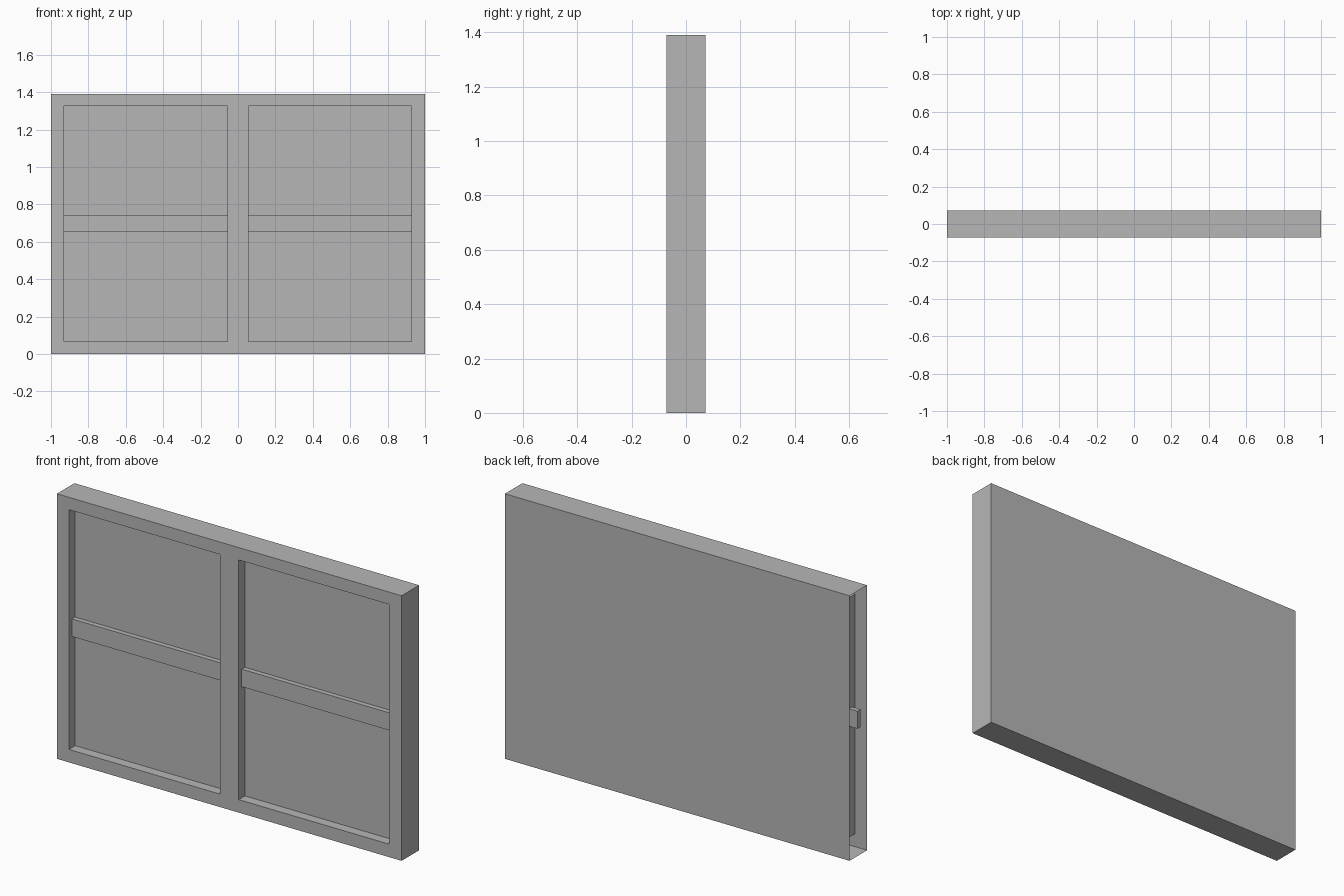
import bpy, bmesh

cube = bpy.data.objects.get("Cube")
if cube:
    bpy.data.objects.remove(cube, do_unlink=True)

grey = bpy.data.materials.new("plain_grey")
grey.use_nodes = True
COLOUR = (0.47, 0.47, 0.47, 1)
grey.diffuse_color = COLOUR
grey.node_tree.nodes["Principled BSDF"].inputs["Base Color"].default_value = COLOUR

HALF_DEPTH, HEIGHT = 0.0725, 1.39
FRONT, BACK, PANEL = -HALF_DEPTH, HALF_DEPTH, -0.021
X_LINES = [-1, -0.93, -0.055, 0.055, 0.927, 1]
Z_LINES = [0, 0.068, 1.325, HEIGHT]


def finish(name, bm):
    bmesh.ops.remove_doubles(bm, verts=bm.verts, dist=0.0001)
    mesh = bpy.data.meshes.new(name)
    bm.to_mesh(mesh)
    bm.free()
    mesh.materials.append(grey)
    obj = bpy.data.objects.new(name, mesh)
    bpy.context.collection.objects.link(obj)
    return obj


def quad(bm, *points):
    bm.faces.new([bm.verts.new(p) for p in points])


def upright(bm, x0, x1, z0, z1, y, facing_front=True):
    pts = [(x0, y, z0), (x1, y, z0), (x1, y, z1), (x0, y, z1)]
    quad(bm, *(pts if facing_front else pts[::-1]))


# Thin outer casing: back, floor, top and left side; the right end is open
bm = bmesh.new()
upright(bm, -1, 1, 0, HEIGHT, BACK, False)
quad(bm, (-1, BACK, 0), (1, BACK, 0), (1, FRONT, 0), (-1, FRONT, 0))
quad(bm, (-1, FRONT, HEIGHT), (1, FRONT, HEIGHT), (1, BACK, HEIGHT), (-1, BACK, HEIGHT))
quad(bm, (1, FRONT, 0), (1, BACK, 0), (1, BACK, HEIGHT), (1, FRONT, HEIGHT))
finish("casing", bm)

# Front frame with two openings, each with reveals and a sunken panel
bm = bmesh.new()
for i, (x0, x1) in enumerate(zip(X_LINES, X_LINES[1:])):
    for j, (z0, z1) in enumerate(zip(Z_LINES, Z_LINES[1:])):
        if j != 1 or i not in (1, 3):
            upright(bm, x0, x1, z0, z1, FRONT)
            continue
        upright(bm, x0, x1, z0, z1, PANEL)
        ring = [(x0, z0), (x1, z0), (x1, z1), (x0, z1)]
        for (ax, az), (bx, bz) in zip(ring, ring[1:] + ring[:1]):
            quad(bm, (ax, FRONT, az), (bx, FRONT, bz), (bx, PANEL, bz), (ax, PANEL, az))
finish("front_frame", bm)

# Horizontal rail running behind the frame, showing in both openings
bm = bmesh.new()
bmesh.ops.create_cube(bm, size=1)
bmesh.ops.scale(bm, verts=bm.verts, vec=(1.96, 0.026, 0.092))
rail = finish("middle_rail", bm)
rail.location = (0, -0.035, 0.697)
